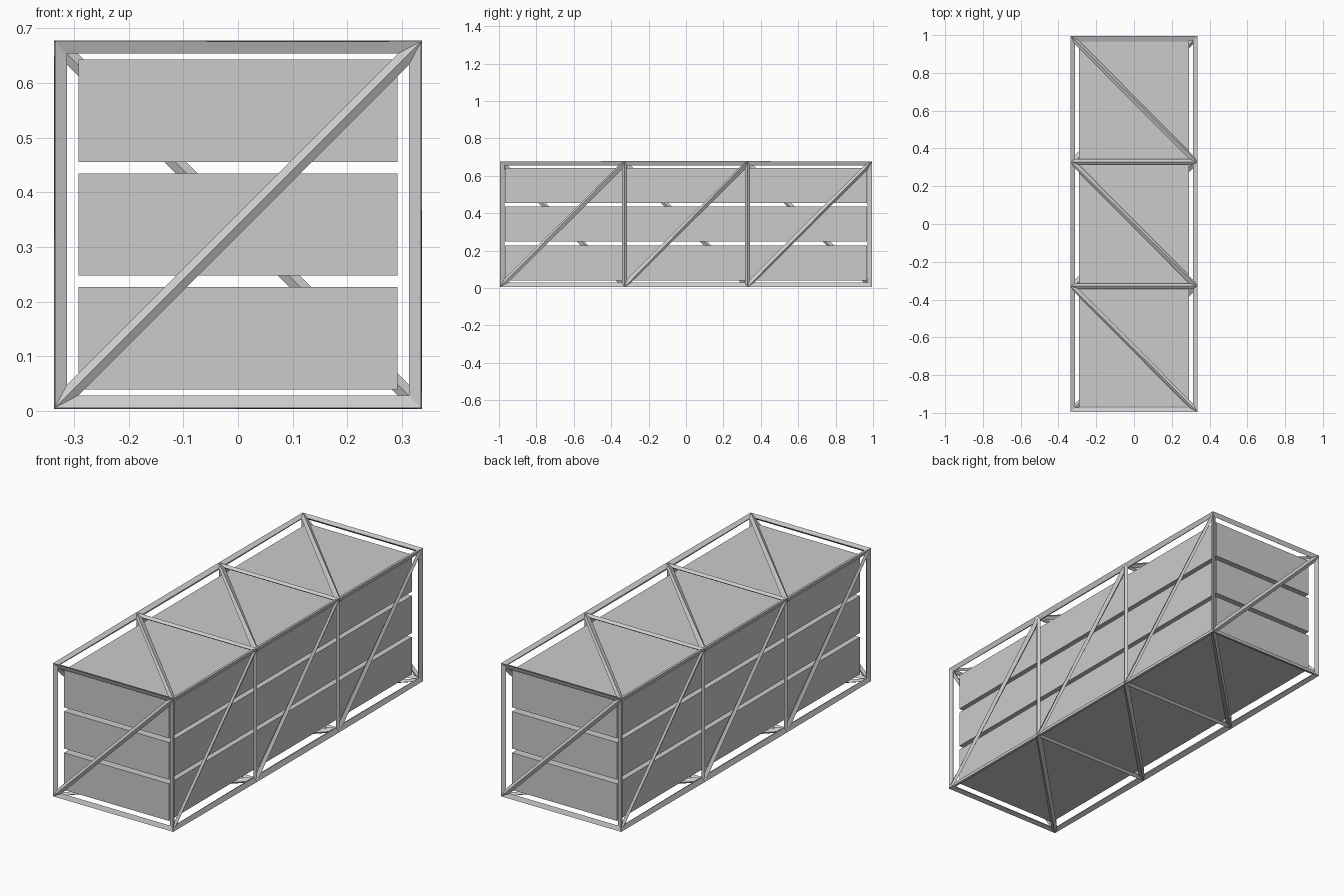
import bpy, bmesh

if "Cube" in bpy.data.objects:
    bpy.data.objects.remove(bpy.data.objects["Cube"])

R = 0.0142                 # half thickness of the struts
H = 0.682                  # overall width and height
half_x, half_y = H / 2 - R, 1 - R
z_low, z_high = R, H - R


def make_object(name, bm):
    mesh = bpy.data.meshes.new(name)
    bm.to_mesh(mesh)
    bm.free()
    obj = bpy.data.objects.new(name, mesh)
    bpy.context.collection.objects.link(obj)
    return obj


# Truss frame: triangulated three-bay box turned into struts
bm = bmesh.new()
rings = []
for i in range(4):
    y = -half_y + 2 * half_y * i / 3
    rings.append([bm.verts.new((x, y, z)) for x, z in
                  ((-half_x, z_low), (half_x, z_low), (half_x, z_high), (-half_x, z_high))])


def braced_quad(a, b, c, d):
    """Two triangles with the brace running from a to c."""
    bm.faces.new((a, b, c))
    bm.faces.new((a, c, d))


for near, far in zip(rings, rings[1:]):
    for k in range(4):
        n = (k + 1) % 4
        # every long side is braced from near corner k to far corner k+1
        braced_quad(near[k], near[n], far[n], far[k])
braced_quad(*rings[0])
back = rings[-1]
braced_quad(back[1], back[2], back[3], back[0])
bmesh.ops.recalc_face_normals(bm, faces=bm.faces)
frame = make_object("truss_frame", bm)
wire = frame.modifiers.new("struts", 'WIREFRAME')
wire.thickness = 2 * R
wire.offset = 0
wire.use_even_offset = True
wire.use_relative_offset = False
wire.use_replace = True

# Three stacked slabs inside the frame
for i in range(3):
    bm = bmesh.new()
    bmesh.ops.create_cube(bm, size=1)
    bmesh.ops.scale(bm, vec=(0.584, 1.934, 0.187), verts=bm.verts)
    slab = make_object(f"inner_slab_{i + 1}", bm)
    slab.location.z = H / 2 + (i - 1) * 0.208
